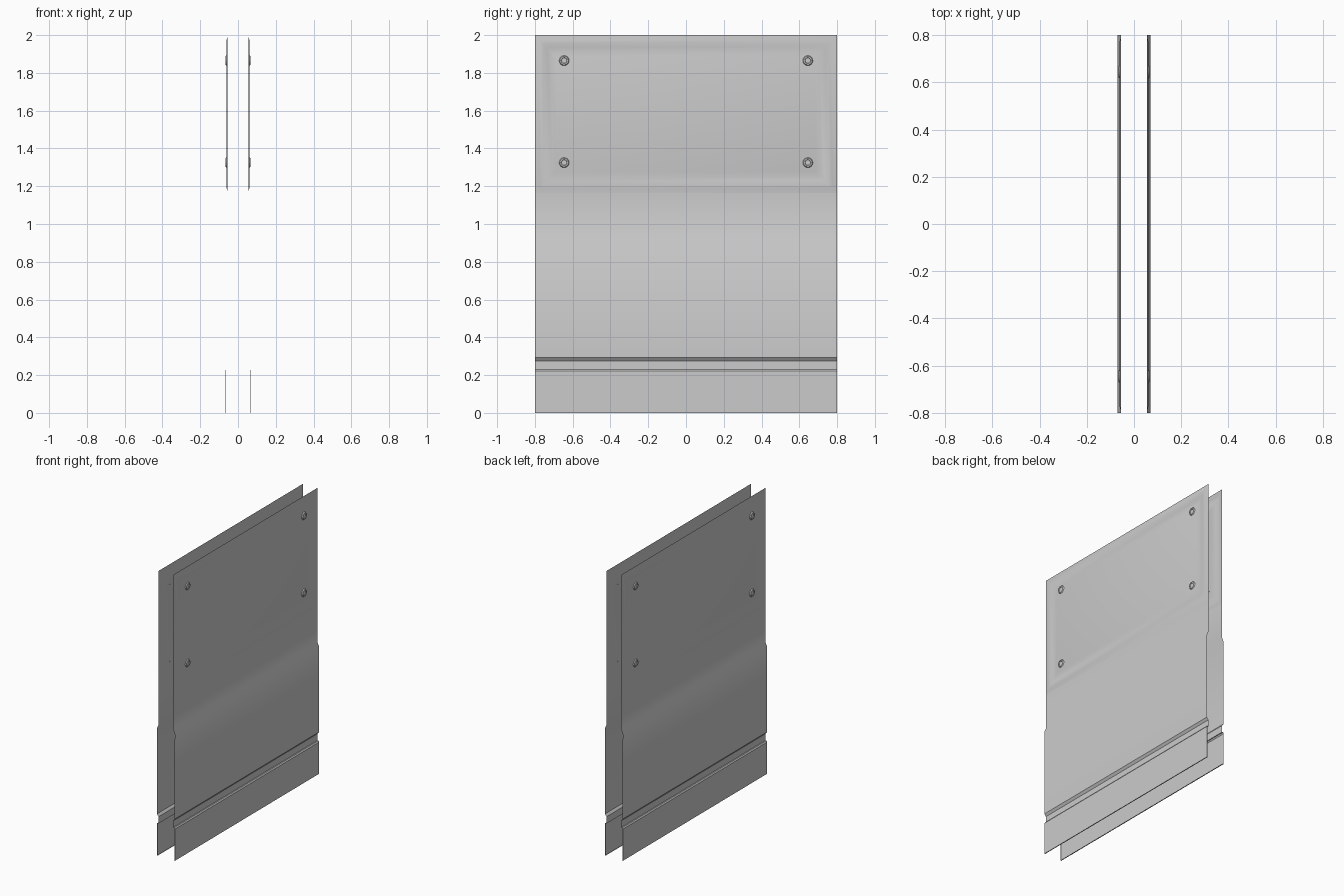
import bpy, bmesh, math

if "Cube" in bpy.data.objects:
    bpy.data.objects.remove(bpy.data.objects["Cube"])

W = 0.8  # half width of the wall along y


def finish(name, bm, angle=30):
    """Turn a bmesh of the +x side into an object mirrored to the -x side."""
    me = bpy.data.meshes.new(name)
    bm.to_mesh(me)
    bm.free()
    for p in me.polygons:
        p.use_smooth = True
    me.set_sharp_from_angle(angle=math.radians(angle))
    ob = bpy.data.objects.new(name, me)
    bpy.context.collection.objects.link(ob)
    mod = ob.modifiers.new("both_sides", 'MIRROR')
    mod.use_axis = (True, False, False)
    mod.use_mirror_merge = False
    return ob


def bridge(bm, a, b, closed):
    n = len(a)
    for i in range(n if closed else n - 1):
        j = (i + 1) % n
        bm.faces.new((a[i], a[j], b[j], b[i]))


def sheet(bm, profile):
    """Sweep an (x, z) profile, listed upwards, across the full width."""
    rows = [[bm.verts.new((x, y, z)) for y in (-W, W)] for x, z in profile]
    for a, b in zip(rows, rows[1:]):
        bridge(bm, a, b, False)


# lower wall: recessed strip, thick middle band, sloped shoulder
bm = bmesh.new()
sheet(bm, [(0.056, 0.228), (0.056, 0.276), (0.0685, 0.292), (0.0695, 0.89),
           (0.055, 0.922), (0.055, 1.165)])
finish("lower_wall", bm)

# kick plate with a chamfered top and thin returns at the ends and base
bm = bmesh.new()
sheet(bm, [(0.064, 0.0), (0.07, 0.0), (0.07, 0.222), (0.064, 0.23), (0.056, 0.23)])
for s in (-1, 1):
    loop = [bm.verts.new((x, s * W, z)) for x, z in
            ((0.066, 0), (0.07, 0), (0.07, 0.222), (0.066, 0.228))]
    bm.faces.new(loop if s < 0 else loop[::-1])
finish("kick_plate", bm)

# upper panel: nested rectangles giving raised frame, groove and raised centre
bm = bmesh.new()
z0, z1 = 1.165, 2.0
rings = []
for inset, x in ((0, 0.055), (0.008, 0.056), (0.026, 0.0605), (0.045, 0.0605),
                 (0.066, 0.0565), (0.092, 0.0565), (0.112, 0.0605)):
    y = W - inset
    rings.append([bm.verts.new((x, p, q)) for p, q in
                  ((-y, z0 + inset), (y, z0 + inset), (y, z1 - inset), (-y, z1 - inset))])
for a, b in zip(rings, rings[1:]):
    bridge(bm, a, b, True)
bm.faces.new(rings[-1])
finish("upper_panel", bm)

# bolts: turned caps with a shallow socket
bm = bmesh.new()
N = 16
for cy in (-0.645, 0.645):
    for cz in (1.325, 1.865):
        rows = []
        for r, x in ((0.027, 0.0603), (0.023, 0.0665), (0.016, 0.0665), (0.014, 0.0635)):
            rows.append([bm.verts.new((x, cy + r * math.cos(2 * math.pi * i / N),
                                       cz + r * math.sin(2 * math.pi * i / N)))
                         for i in range(N)])
        for a, b in zip(rows, rows[1:]):
            bridge(bm, a, b, True)
        bm.faces.new(rows[-1])
finish("panel_bolts", bm)
